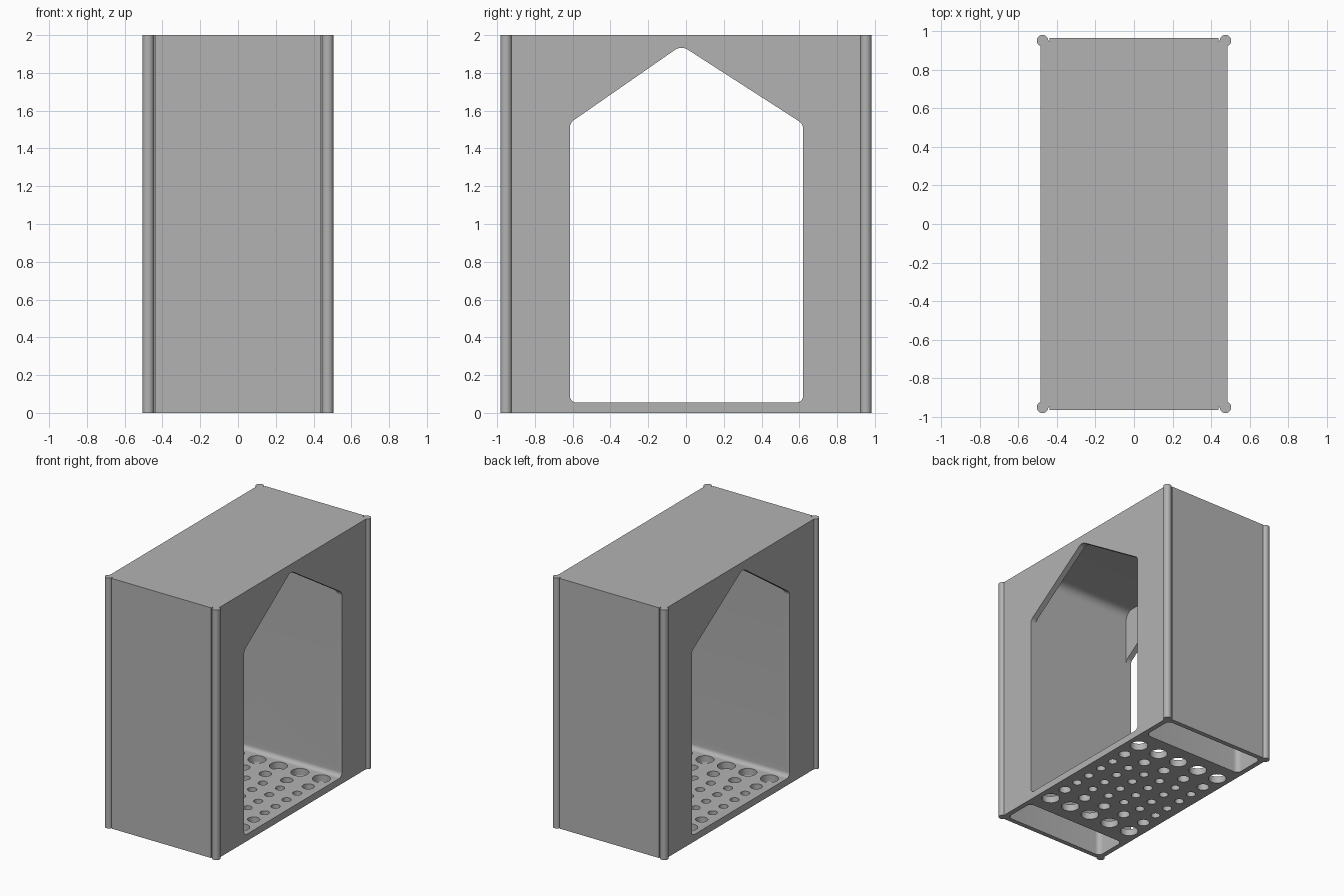
import bpy, bmesh, math
from mathutils import Vector

cube = bpy.data.objects.get("Cube")
if cube:
    bpy.data.objects.remove(cube, do_unlink=True)

grey = bpy.data.materials.new("plain grey")
grey.use_nodes = True
color = (0.45, 0.45, 0.45, 1)
grey.diffuse_color = color
grey.node_tree.nodes["Principled BSDF"].inputs["Base Color"].default_value = color


def rounded(corners, steps=8):
    """Outline from (u, v, radius) corners, each rounded by a tangent arc."""
    out = []
    n = len(corners)
    for i, (u, v, r) in enumerate(corners):
        p = Vector((u, v))
        a = (Vector(corners[i - 1][:2]) - p).normalized()
        b = (Vector(corners[(i + 1) % n][:2]) - p).normalized()
        half = a.angle(b) / 2
        centre = p + (a + b).normalized() * r / math.sin(half)
        start = p + a * r / math.tan(half) - centre
        end = p + b * r / math.tan(half) - centre
        turn = start.angle_signed(end)
        for k in range(steps + 1):
            ang = -turn * k / steps
            c, s = math.cos(ang), math.sin(ang)
            out.append(centre + Vector((start.x * c - start.y * s, start.x * s + start.y * c)))
    return out


def rect(u0, v0, u1, v1, r):
    return rounded([(u0, v0, r), (u1, v0, r), (u1, v1, r), (u0, v1, r)])


def circle(u, v, r, sides=24):
    return [(u + r * math.cos(math.tau * i / sides), v + r * math.sin(math.tau * i / sides))
            for i in range(sides)]


def prisms(name, outlines, lo, hi, along="z"):
    """Extrude outlines along z (outline in x, y) or along x (outline in y, z)."""
    bm = bmesh.new()
    for pts in outlines:
        place = (lambda p: (p[0], p[1], lo)) if along == "z" else (lambda p: (lo, p[0], p[1]))
        face = bm.faces.new([bm.verts.new(place(p)) for p in pts])
        moved = bmesh.ops.extrude_face_region(bm, geom=[face])["geom"]
        step = Vector((0, 0, hi - lo)) if along == "z" else Vector((hi - lo, 0, 0))
        bmesh.ops.translate(bm, vec=step, verts=[g for g in moved if isinstance(g, bmesh.types.BMVert)])
    bmesh.ops.recalc_face_normals(bm, faces=bm.faces)
    mesh = bpy.data.meshes.new(name)
    bm.to_mesh(mesh)
    bm.free()
    mesh.materials.append(grey)
    obj = bpy.data.objects.new(name, mesh)
    bpy.context.collection.objects.link(obj)
    return obj


def activate(obj):
    bpy.ops.object.select_all(action="DESELECT")
    obj.select_set(True)
    bpy.context.view_layer.objects.active = obj


def cut(target, cutter):
    mod = target.modifiers.new("cut", "BOOLEAN")
    mod.operation, mod.solver, mod.object = "DIFFERENCE", "EXACT", cutter
    cutter.hide_render = True
    activate(target)
    bpy.ops.object.modifier_apply(modifier=mod.name)
    bpy.data.objects.remove(cutter, do_unlink=True)


# Housing block with a shallow step beside each corner post
quarter = [(0.485, 0.95), (0.44, 0.95), (0.44, 0.967)]
outline = (quarter + [(-x, y) for x, y in reversed(quarter)]
           + [(-x, -y) for x, y in quarter] + [(x, -y) for x, y in reversed(quarter)])
housing = prisms("housing", [outline], 0, 2)

# Inner chamber, then the pointed openings through both side panels
cut(housing, prisms("chamber_cutter", [rect(-0.615, 0.055, 0.62, 1.945, 0.07)], -0.44, 0.44, "x"))
doorway = rounded([(-0.615, 0.055, 0.035), (0.62, 0.055, 0.035), (0.62, 1.53, 0.05),
                   (-0.025, 1.945, 0.06), (-0.615, 1.535, 0.05)])
cut(housing, prisms("doorway_cutter", [doorway], -0.6, 0.6, "x"))

# Hollow end columns, open underneath
cut(housing, prisms("column_cutter", [rect(-0.445, s * 0.8 - 0.13, 0.445, s * 0.8 + 0.13, 0.04)
                                      for s in (-1, 1)], -0.1, 1.945))

# Drain holes: large at the ends, smaller toward the middle
holes = []
for y, count, radius in ((0.51, 5, 0.066), (0.345, 5, 0.045), (0.205, 6, 0.034), (0.07, 6, 0.034)):
    for s in (-1, 1):
        for i in range(count):
            holes.append(circle(-0.38 + 0.76 * i / (count - 1), s * y, radius))
cut(housing, prisms("drain_cutter", holes, -0.1, 0.2))

# Round corner posts
posts = prisms("corner_posts", [circle(sx * 0.475, sy * 0.952, 0.03)
                                for sx in (-1, 1) for sy in (-1, 1)], 0, 2)

for obj in (housing, posts):
    activate(obj)
    bpy.ops.object.shade_smooth_by_angle(angle=math.radians(30))
